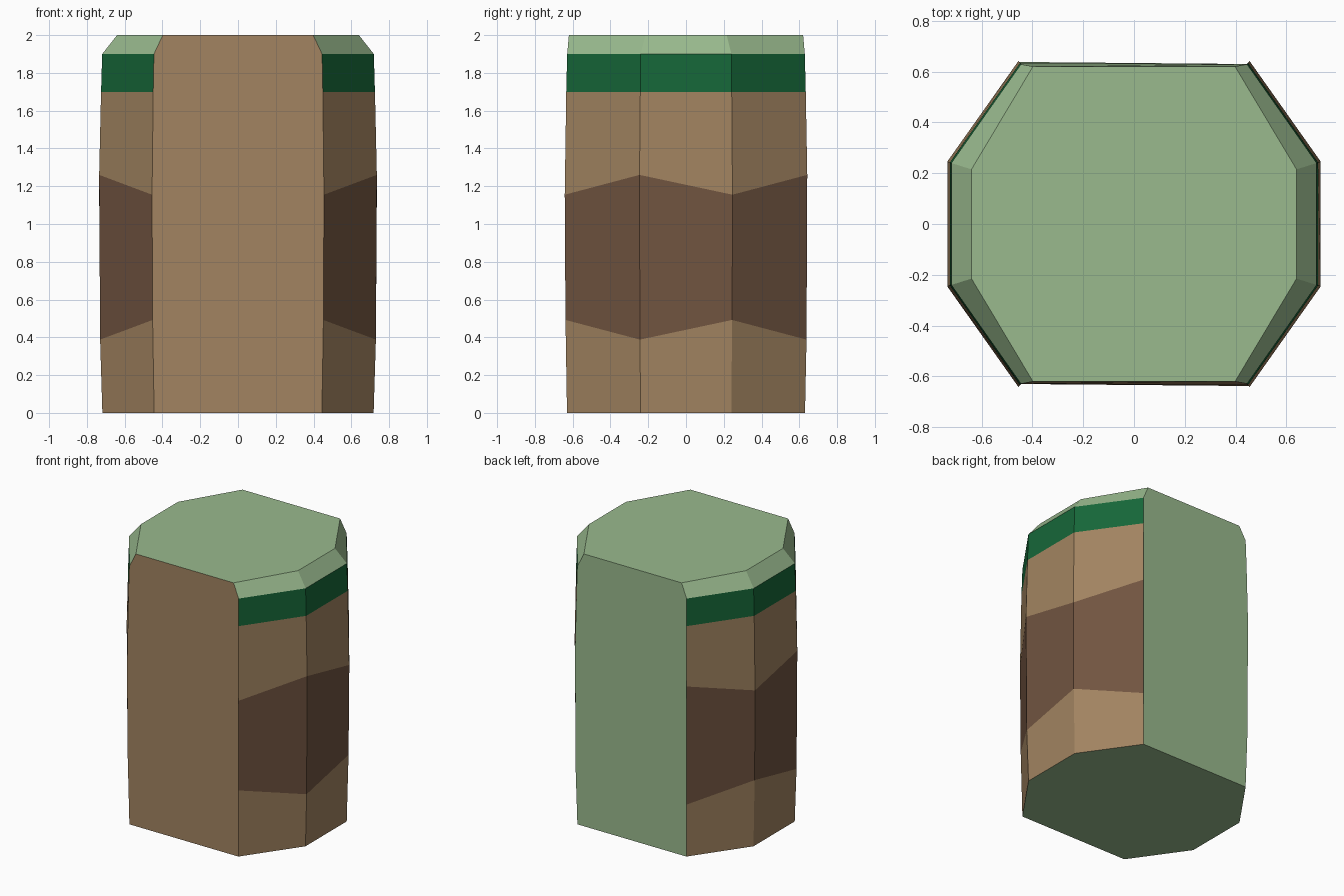
import bpy, bmesh

if "Cube" in bpy.data.objects:
    bpy.data.objects.remove(bpy.data.objects["Cube"])


def material(name, r, g, b):
    m = bpy.data.materials.new(name)
    m.diffuse_color = (r, g, b, 1)
    m.use_nodes = True
    m.node_tree.nodes["Principled BSDF"].inputs["Base Color"].default_value = m.diffuse_color
    return m


mats = [material("light_bark", 0.36, 0.23, 0.118),
        material("dark_bark", 0.165, 0.09, 0.052),
        material("moss_rim", 0.008, 0.135, 0.04),
        material("leaf_green", 0.32, 0.49, 0.27)]
BARK, DARK, MOSS, LEAF = range(4)

# Corner plan, counter-clockwise from the front right corner
signs = [(1, -1, 1), (1, -1, 0), (1, 1, 0), (1, 1, 1),
         (-1, 1, 1), (-1, 1, 0), (-1, -1, 0), (-1, -1, 1)]
# Each ring: z at even corners, z at odd corners, inner x, outer y, outer x, inner y
rings = [(0.00, 0.00, 0.444, 0.630, 0.718, 0.240),
         (0.492, 0.388, 0.452, 0.638, 0.730, 0.244),
         (1.155, 1.26, 0.455, 0.642, 0.735, 0.246),
         (1.70, 1.70, 0.449, 0.634, 0.725, 0.242),
         (1.90, 1.90, 0.445, 0.629, 0.719, 0.240),
         (2.00, 2.00, 0.398, 0.620, 0.640, 0.215)]
bands = [BARK, DARK, BARK, MOSS, LEAF]

bm = bmesh.new()
grid = []
for z_even, z_odd, xi, yo, xo, yi in rings:
    ring = []
    for i, (sx, sy, end) in enumerate(signs):
        # heights alternate so the dark band zigzags around each side
        odd = i in (1, 3, 4, 6)
        ring.append(bm.verts.new((sx * (xi if end else xo),
                                  sy * (yo if end else yi),
                                  z_odd if odd else z_even)))
    grid.append(ring)


def face(verts, mat):
    bm.faces.new(verts).material_index = mat


# Banded side panels, three on the right and three on the left
for (low, high), mat in zip(zip(grid, grid[1:]), bands):
    for i in (0, 1, 2, 4, 5, 6):
        face((low[i], low[i + 1], high[i + 1], high[i]), mat)

# Flat front and back panels, running the full height
for a, b, mat in ((7, 0, BARK), (3, 4, LEAF)):
    face([r[b] for r in grid] + [r[a] for r in reversed(grid)], mat)

# Top and base
face(grid[-1], LEAF)
face(list(reversed(grid[0])), LEAF)

bmesh.ops.recalc_face_normals(bm, faces=bm.faces)
mesh = bpy.data.meshes.new("log_block")
bm.to_mesh(mesh)
bm.free()
for m in mats:
    mesh.materials.append(m)
obj = bpy.data.objects.new("log_block", mesh)
bpy.context.collection.objects.link(obj)
